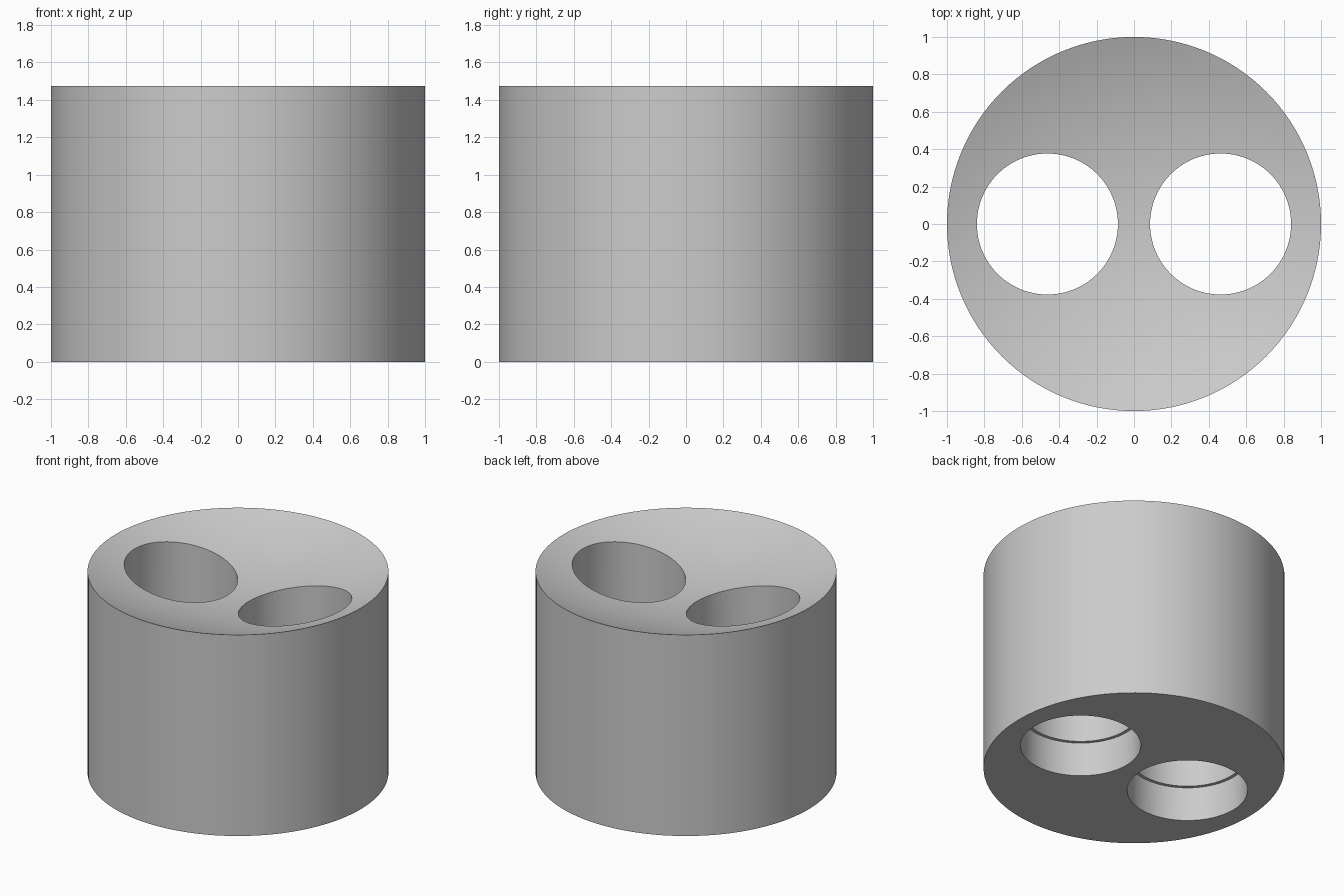
import bpy, bmesh, math

HEIGHT, DISH = 1.475, 0.2
HOLE_X, HOLE_R, BORE_R, BORE_H = 0.463, 0.377, 0.40, 0.25

cube = bpy.data.objects.get("Cube")
if cube:
    bpy.data.objects.remove(cube, do_unlink=True)

grey = bpy.data.materials.new("plain grey")
grey.use_nodes = True
colour = (0.6, 0.6, 0.6, 1)
grey.diffuse_color = colour
grey.node_tree.nodes["Principled BSDF"].inputs["Base Color"].default_value = colour


def lathe(name, profile, x=0.0, steps=128):
    """Turn an (r, z) profile, starting and ending on the axis, into a solid."""
    bm = bmesh.new()
    verts = [bm.verts.new((r, 0, z)) for r, z in profile]
    edges = [bm.edges.new(pair) for pair in zip(verts, verts[1:])]
    bmesh.ops.spin(bm, geom=verts + edges, cent=(0, 0, 0), axis=(0, 0, 1),
                   angle=math.tau, steps=steps, use_merge=True)
    bmesh.ops.remove_doubles(bm, verts=bm.verts, dist=1e-5)
    bmesh.ops.recalc_face_normals(bm, faces=bm.faces)
    mesh = bpy.data.meshes.new(name)
    bm.to_mesh(mesh)
    bm.free()
    mesh.materials.append(grey)
    obj = bpy.data.objects.new(name, mesh)
    obj.location.x = x
    bpy.context.collection.objects.link(obj)
    return obj


# Round body with a shallow spherical dish in its top
ball = (1 + DISH ** 2) / (2 * DISH)
rings = 16
dish = [(r, HEIGHT - DISH + ball - math.sqrt(ball ** 2 - r ** 2))
        for r in (1 - i / rings for i in range(rings + 1))]
body = lathe("dished_body", [(0, 0), (1, 0)] + dish)

# Two through holes, each with a wider counterbore underneath
for side, x in (("left", HOLE_X), ("right", -HOLE_X)):
    cutter = lathe(side + "_hole_cutter",
                   [(0, -0.2), (BORE_R, -0.2), (BORE_R, BORE_H),
                    (HOLE_R, BORE_H), (HOLE_R, 2), (0, 2)], x, 96)
    cutter.hide_render = True
    cut = body.modifiers.new(side + "_hole", 'BOOLEAN')
    cut.operation, cut.solver, cut.object = 'DIFFERENCE', 'EXACT', cutter
    bpy.context.view_layer.objects.active = body
    bpy.ops.object.modifier_apply(modifier=cut.name)
    bpy.data.objects.remove(cutter, do_unlink=True)

# Smooth the curved walls and keep the rims crisp
bpy.ops.object.select_all(action='DESELECT')
body.select_set(True)
bpy.context.view_layer.objects.active = body
bpy.ops.object.shade_smooth_by_angle(angle=math.radians(30))
